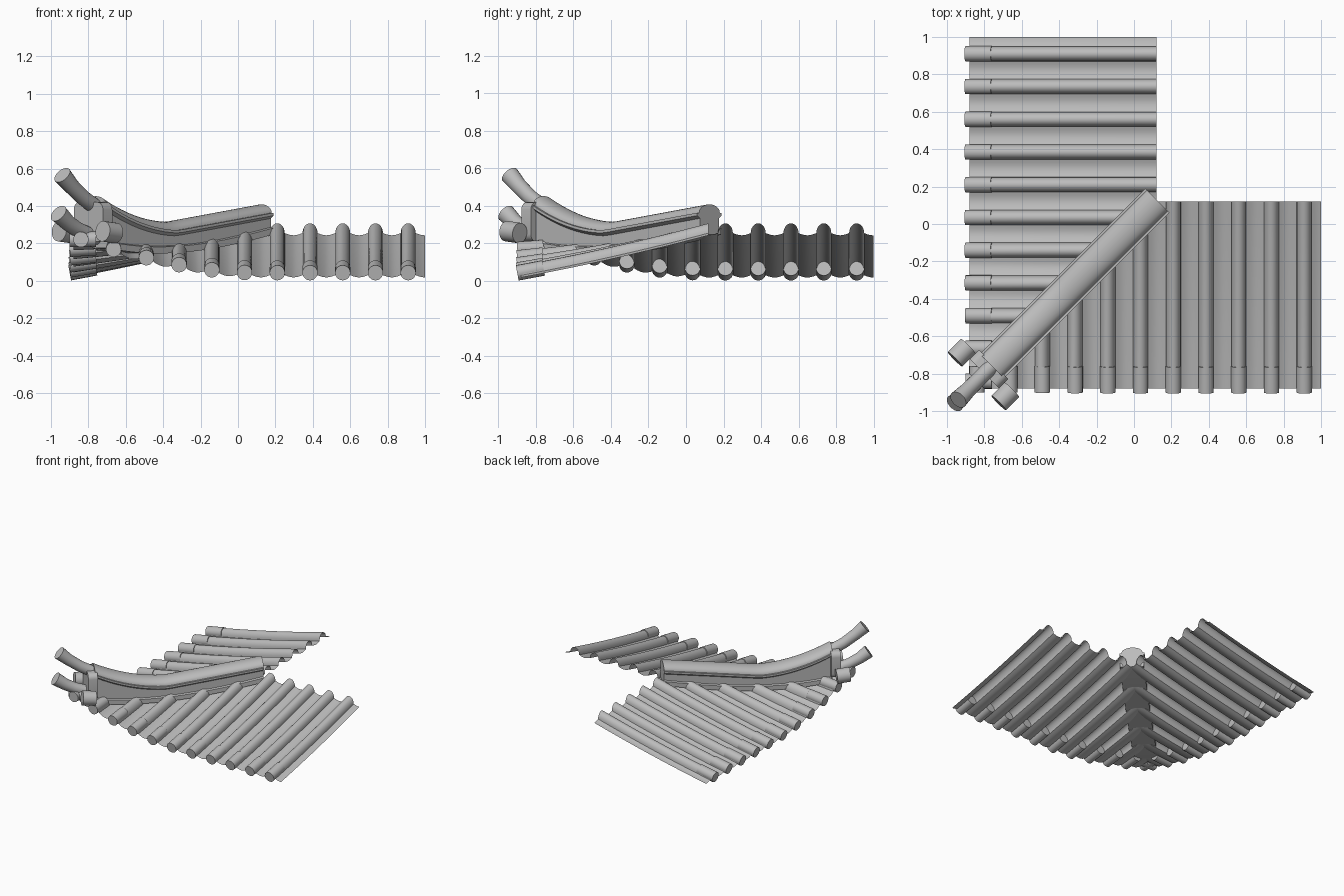
import bpy, bmesh, math
from mathutils import Vector, Matrix

if "Cube" in bpy.data.objects:
    bpy.data.objects.remove(bpy.data.objects["Cube"], do_unlink=True)

clay = bpy.data.materials.new("grey clay")
clay.use_nodes = True
GREY = (0.5, 0.5, 0.5, 1)
clay.diffuse_color = GREY
clay.node_tree.nodes["Principled BSDF"].inputs["Base Color"].default_value = GREY

EAVE, TOP, PITCH, FIRST = -0.88, 0.12, 0.175, -0.84
ROLLS = [FIRST + PITCH * i for i in range(11)]
SWAP = Matrix(((0, 1, 0, 0), (1, 0, 0, 0), (0, 0, 1, 0), (0, 0, 0, 1)))


def finish(name, bm, mirrored=False):
    """Turn a bmesh into a smooth shaded object, optionally mirrored over the hip."""
    if mirrored:
        bm.transform(SWAP)
        bmesh.ops.reverse_faces(bm, faces=bm.faces[:])
    mesh = bpy.data.meshes.new(name)
    bm.to_mesh(mesh)
    bm.free()
    mesh.materials.append(clay)
    obj = bpy.data.objects.new(name, mesh)
    bpy.context.collection.objects.link(obj)
    bpy.ops.object.select_all(action="DESELECT")
    obj.select_set(True)
    bpy.context.view_layer.objects.active = obj
    bpy.ops.object.shade_smooth_by_angle(angle=math.radians(40))
    return obj


def loft(bm, rings, closed=True):
    """Skin a list of point rings; closed rings get end caps."""
    rows = [[bm.verts.new(p) for p in ring] for ring in rings]
    n = len(rows[0])
    for a, b in zip(rows, rows[1:]):
        for i in range(n if closed else n - 1):
            j = (i + 1) % n
            bm.faces.new((a[i], a[j], b[j], b[i]))
    if closed:
        bm.faces.new(rows[0][::-1])
        bm.faces.new(rows[-1])
        bmesh.ops.recalc_face_normals(bm, faces=bm.faces[:])


def tube(bm, path, radii, sides=20):
    """Round tube along a path lying in a vertical plane."""
    pts = [Vector(p) for p in path]
    rings = []
    for k, p in enumerate(pts):
        d = (pts[min(k + 1, len(pts) - 1)] - pts[max(k - 1, 0)]).normalized()
        side = d.cross(Vector((0, 0, 1))).normalized()
        up = side.cross(d)
        rings.append([p + radii[k] * (side * math.cos(a) + up * math.sin(a))
                      for a in (math.tau * i / sides for i in range(sides))])
    loft(bm, rings)


# Roof surface: shallow sag up the slope, eave swept up towards the corner
def lift(x):
    q = max(0, 0.1 - x)
    return 0.3 * q * q / (1 + 0.55 * q)


def slope(x, y):
    t = (y - EAVE) / (TOP - EAVE)
    return 0.03 + 0.225 * t - 0.04 * t * (1 - t) + lift(x) * (1 - t)


def wave(x):
    """Round roll with a slightly dished trough between rolls."""
    u = (x - FIRST + PITCH / 2) % PITCH - PITCH / 2
    if abs(u) < 0.04:
        return 0.052 * math.sqrt(1 - (u / 0.04) ** 2)
    v = (abs(u) - 0.04) / (PITCH / 2 - 0.04)
    return -0.012 * math.sin(v * math.pi / 2)


columns = {EAVE + 0.001, 1.0}
for c in ROLLS:
    columns |= {c + 0.04 * math.sin(math.pi * (i / 12 - 0.5)) for i in range(13)}
    columns |= {c + 0.04 + (PITCH - 0.08) * i / 6 for i in range(1, 6)}
columns = sorted(x for x in columns if EAVE < x <= 1)

for side, mirrored in (("front", False), ("side", True)):
    # Corrugated tile sheet, cut along the hip
    bm = bmesh.new()
    rings = []
    for x in columns:
        end = min(x, TOP)
        ys = [EAVE + (end - EAVE) * i / 12 for i in range(13)]
        rings.append([(x, y, slope(x, y) + wave(x)) for y in ys])
    loft(bm, rings, closed=False)
    bmesh.ops.reverse_faces(bm, faces=bm.faces[:])
    finish(side + "_tile_sheet", bm, mirrored)

    # Round eave end tiles
    for x in ROLLS:
        bm = bmesh.new()
        tube(bm, [(x, y, slope(x, y) + 0.016) for y in (-0.9, -0.83, -0.76)], [0.041] * 3)
        finish(side + "_eave_end_tile", bm, mirrored)


# Hip ridge: crown line follows a straight run, then sweeps up
def crown(s):
    q = max(0, -0.38 - s)
    return 0.315 + 0.185 * max(0, s + 0.38) + 0.9 * q * q + 0.02 * q


def across(s, w, z):
    """Point on the hip at station s, offset sideways by w."""
    return Vector((s + w * math.sqrt(0.5), s - w * math.sqrt(0.5), z))


def ridge_ring(s):
    top, low = crown(s), slope(s, s) - 0.01
    half = [(0.088, low), (0.088, low + 0.035), (0.072, low + 0.04),
            (0.072, top - 0.075), (0.092, top - 0.06), (0.092, top - 0.045)]
    half += [(0.078 * math.cos(a), top - 0.045 + 0.045 * math.sin(a))
             for a in (math.pi / 2 * i / 6 for i in range(6))]
    pts = half + [(0, top)] + [(-w, z) for w, z in reversed(half)]
    return [across(s, w, z) for w, z in pts]


bm = bmesh.new()
loft(bm, [ridge_ring(0.125 - 0.885 * i / 24) for i in range(25)])
finish("hip_ridge", bm)

# Upturned horns at the ridge end
horns = {
    "upper_horn": [(-0.7, 0.365), (-0.77, 0.4), (-0.83, 0.445), (-0.89, 0.505), (-0.94, 0.565)],
    "lower_horn": [(-0.74, 0.23), (-0.8, 0.245), (-0.86, 0.275), (-0.91, 0.31), (-0.96, 0.36)],
}
for name, path in horns.items():
    bm = bmesh.new()
    tube(bm, [(s, s, z) for s, z in path], [0.042, 0.042, 0.041, 0.043, 0.05])
    finish(name, bm)

# Rounded end plate closing the ridge
bm = bmesh.new()
outline = []
for cx, cz, start in ((1, 1, 0), (-1, 1, 1), (-1, -1, 2), (1, -1, 3)):
    for i in range(6):
        a = math.pi / 2 * (start + i / 5)
        outline.append((cx * 0.07 + 0.04 * math.cos(a), 0.315 + cz * 0.065 + 0.04 * math.sin(a)))
loft(bm, [[across(s, w, z) for w, z in outline] for s in (-0.75, -0.8)])
finish("ridge_end_plate", bm)

# Short round tiles on both sides of the end plate
for w in (-0.165, 0.165):
    bm = bmesh.new()
    tube(bm, [across(s, w, z) for s, z in ((-0.77, 0.255), (-0.84, 0.265))], [0.055, 0.055])
    finish("ridge_side_tile", bm)
